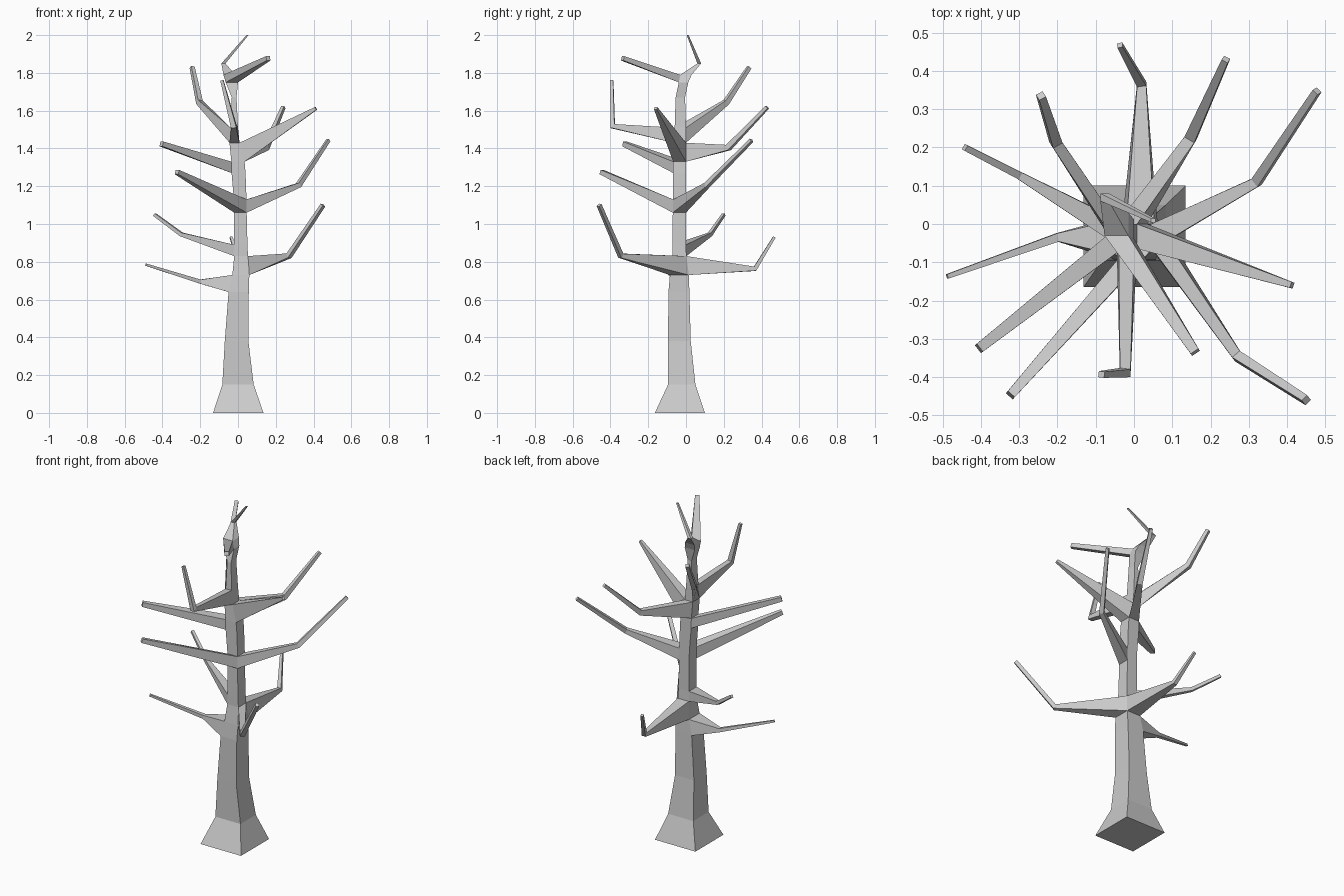
import bpy, bmesh
from mathutils import Vector

Z = Vector((0, 0, 1))
bm = bmesh.new()

# Trunk cross-sections: z, x min, x max, y min, y max
levels = [
    (0.00, -0.132, 0.135, -0.165, 0.10), (0.15, -0.083, 0.083, -0.095, 0.05),
    (0.38, -0.07, 0.055, -0.095, 0.025), (0.64, -0.05, 0.057, -0.093, 0.018),
    (0.73, -0.03, 0.06, -0.085, 0.015), (0.83, -0.02, 0.053, -0.072, 0.002),
    (0.89, -0.02, 0.05, -0.072, 0.0), (1.06, -0.02, 0.046, -0.07, 0.0),
    (1.13, -0.022, 0.045, -0.068, 0.0), (1.27, -0.034, 0.04, -0.068, 0.0),
    (1.33, -0.035, 0.035, -0.068, 0.0), (1.43, -0.045, 0.008, -0.065, 0.0),
    (1.51, -0.04, 0.0, -0.06, 0.0), (1.67, -0.033, -0.008, -0.055, -0.005),
    (1.75, -0.065, 0.0, -0.038, 0.012), (1.79, -0.077, -0.015, -0.03, 0.03),
    (1.85, -0.088, -0.066, 0.06, 0.08), (2.00, 0.045, 0.056, 0.004, 0.014),
]
FRONT, RIGHT, BACK, LEFT = range(4)
rings = [[bm.verts.new((x, y, z)) for x, y in ((a, c), (b, c), (b, d), (a, d))]
         for z, a, b, c, d in levels]

# Branches: trunk segment, side it grows from, then path points with half width
branches = [
    (3, LEFT, [(-0.20, -0.035, 0.695, 0.011), (-0.488, -0.137, 0.785, 0.006)]),
    (4, BACK, [(0.02, 0.365, 0.763, 0.012), (-0.037, 0.467, 0.93, 0.007)]),
    (4, RIGHT, [(0.27, -0.345, 0.832, 0.013), (0.45, -0.46, 1.10, 0.010)]),
    (5, LEFT, [(-0.30, 0.127, 0.945, 0.010), (-0.442, 0.20, 1.05, 0.008)]),
    (7, RIGHT, [(0.32, 0.11, 1.205, 0.013), (0.478, 0.347, 1.443, 0.009)]),
    (7, FRONT, [(-0.323, -0.447, 1.275, 0.012)]),
    (9, LEFT, [(-0.405, -0.325, 1.424, 0.013)]),
    (10, BACK, [(0.148, 0.225, 1.405, 0.015), (0.24, 0.43, 1.618, 0.009)]),
    (10, RIGHT, [(0.413, -0.16, 1.612, 0.008)]),
    (11, FRONT, [(-0.023, -0.388, 1.518, 0.014), (-0.085, -0.393, 1.76, 0.008)]),
    (11, LEFT, [(-0.204, 0.213, 1.645, 0.014), (-0.243, 0.335, 1.83, 0.010)]),
    (14, FRONT, [(0.16, -0.335, 1.877, 0.012)]),
]


def bridge(a, b):
    for k in range(4):
        bm.faces.new((a[k], a[(k + 1) % 4], b[(k + 1) % 4], b[k]))


def grow(root, path):
    """Draw a trunk panel out into a tapered four-sided branch."""
    pts = [sum((v.co for v in root), Vector()) / 4] + [Vector(p[:3]) for p in path]
    across = Z.cross(pts[1] - pts[0]).normalized()
    loop = root
    for i in range(1, len(pts)):
        d = (pts[i] - pts[i - 1]).normalized()
        if i + 1 < len(pts):
            d = (d + (pts[i + 1] - pts[i]).normalized()).normalized()
        across = (across - d * across.dot(d)).normalized()
        up = d.cross(across)
        r = path[i - 1][3]
        nxt = [bm.verts.new(pts[i] + across * s * r + up * t * r)
               for s, t in ((-1, -1), (1, -1), (1, 1), (-1, 1))]
        bridge(loop, nxt)
        loop = nxt
    bm.faces.new(loop)


# Trunk panels, replaced by a branch wherever one grows
growth = {(seg, side): path for seg, side, path in branches}
for i in range(len(rings) - 1):
    lo, hi = rings[i], rings[i + 1]
    for s in range(4):
        t = (s + 1) % 4
        panel = [lo[s], lo[t], hi[t], hi[s]]
        if (i, s) in growth:
            grow(panel, growth[(i, s)])
        else:
            bm.faces.new(panel)
bm.faces.new(rings[0][::-1])
bm.faces.new(rings[-1])

bmesh.ops.recalc_face_normals(bm, faces=bm.faces)
mesh = bpy.data.meshes.new("bare_tree")
bm.to_mesh(mesh)
bm.free()
tree = bpy.data.objects.new("bare_tree", mesh)
bpy.context.collection.objects.link(tree)
